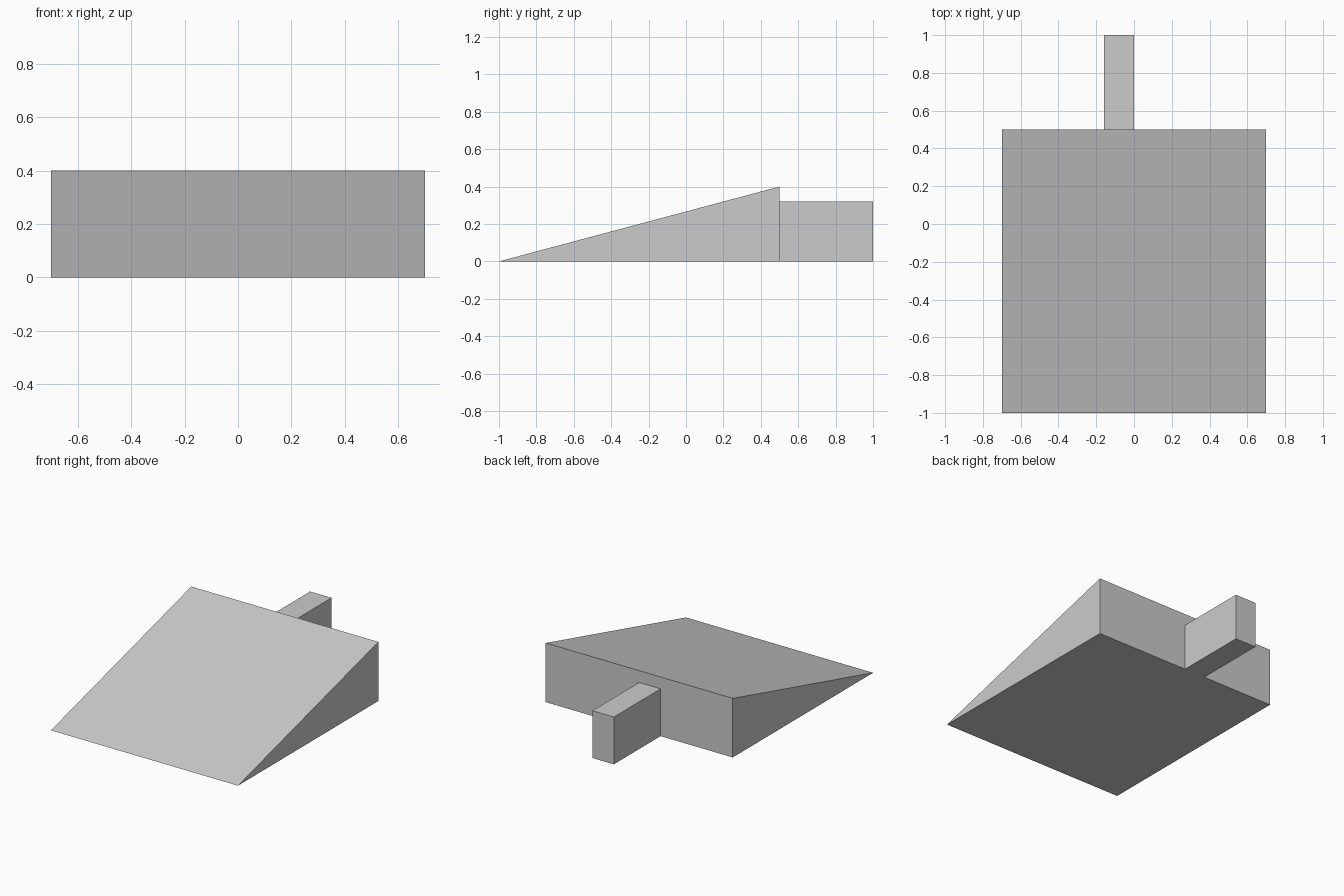
import bpy

cube = bpy.data.objects.get("Cube")
if cube:
    bpy.data.objects.remove(cube, do_unlink=True)

grey = bpy.data.materials.new("light grey")
grey.use_nodes = True
colour = (0.6, 0.6, 0.6, 1)
grey.diffuse_color = colour
grey.node_tree.nodes["Principled BSDF"].inputs["Base Color"].default_value = colour


def extrude_profile(name, profile, x0, x1):
    """Extrude a (y, z) side profile, counter-clockwise seen from +x."""
    n = len(profile)
    verts = [(x, y, z) for x in (x0, x1) for y, z in profile]
    faces = [tuple(reversed(range(n))), tuple(range(n, 2 * n))]
    for i in range(n):
        j = (i + 1) % n
        faces.append((i, j, n + j, n + i))
    mesh = bpy.data.meshes.new(name)
    mesh.from_pydata(verts, [], faces)
    mesh.materials.append(grey)
    obj = bpy.data.objects.new(name, mesh)
    bpy.context.collection.objects.link(obj)
    return obj


# Sloped ramp rising towards the back
extrude_profile("ramp_wedge", [(-1, 0), (0.5, 0), (0.5, 0.4)], -0.7, 0.7)

# Narrow block standing off the back face
extrude_profile("rear_block", [(0.5, 0), (1, 0), (1, 0.32), (0.5, 0.32)], -0.16, 0)
